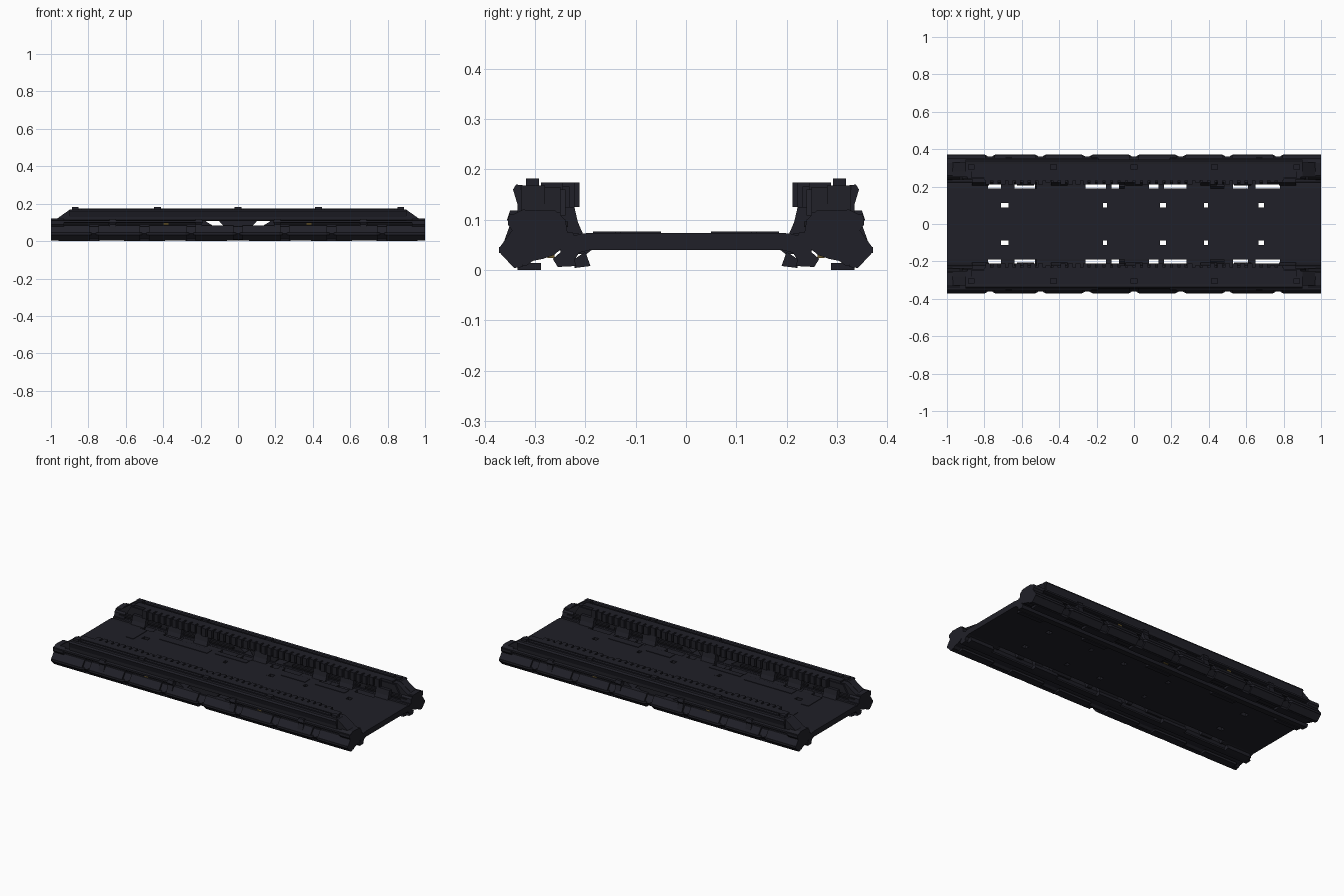
import bpy, bmesh, math
from mathutils import Vector


def material(name, rgb):
    m = bpy.data.materials.new(name)
    m.diffuse_color = (*rgb, 1)
    return m


CHAR = material("charcoal", (0.0145, 0.0145, 0.021))
DARK = material("dark charcoal", (0.010, 0.010, 0.014))
GOLD = material("dull gold", (0.16, 0.11, 0.03))


class Part:
    """Collects prisms and boxes in one mesh object."""
    def __init__(self, name, mat=CHAR):
        self.name, self.mat, self.bm = name, mat, bmesh.new()

    def prism(self, pts, a, b, axis):
        # axis 'x': pts are (y, z); axis 'y': pts are (x, z); axis 'z': pts are (x, y)
        put = {'x': lambda p, t: (t, p[0], p[1]),
               'y': lambda p, t: (p[0], t, p[1]),
               'z': lambda p, t: (p[0], p[1], t)}[axis]
        lo = [self.bm.verts.new(put(p, a)) for p in pts]
        hi = [self.bm.verts.new(put(p, b)) for p in pts]
        n = len(pts)
        self.bm.faces.new(lo)
        self.bm.faces.new(hi[::-1])
        for i in range(n):
            j = (i + 1) % n
            self.bm.faces.new((lo[j], lo[i], hi[i], hi[j]))

    def box(self, x0, x1, y0, y1, z0, z1):
        self.prism([(y0, z0), (y1, z0), (y1, z1), (y0, z1)], x0, x1, 'x')

    def done(self, mirror=True):
        bmesh.ops.recalc_face_normals(self.bm, faces=self.bm.faces)
        me = bpy.data.meshes.new(self.name)
        self.bm.to_mesh(me)
        self.bm.free()
        me.materials.append(self.mat)
        ob = bpy.data.objects.new(self.name, me)
        bpy.context.collection.objects.link(ob)
        if mirror:
            mod = ob.modifiers.new("mirror", 'MIRROR')
            mod.use_axis = (False, True, False)
            mod.use_mirror_merge = False
        return ob


# deck: strips between the hole positions leave square openings
deck = Part("deck")
holes = [(-0.71, -0.67), (-0.165, -0.145), (0.14, 0.17), (0.375, 0.395), (0.665, 0.695)]
deck.box(-1, 1, 0, 0.087, 0.04, 0.074)
deck.box(-1, 1, 0.113, 0.19, 0.04, 0.074)
edges = [-1] + [v for h in holes for v in h] + [1]
for a, b in zip(edges[::2], edges[1::2]):
    deck.box(a, b, 0.087, 0.113, 0.04, 0.074)
# wide deck ends reach under the rails
for a, b in ((-1, -0.79), (0.79, 1)):
    deck.prism([(0.19, 0.04), (0.23, 0.03), (0.25, 0.06), (0.21, 0.072), (0.19, 0.074)], a, b, 'x')
deck.done()

# thin cover plates and seams on the deck
plates = Part("deck_plates")
for x0, x1, y0, y1 in ((-0.62, -0.3, 0.13, 0.18), (-0.26, -0.05, 0.15, 0.185),
                       (0.2, 0.36, 0.13, 0.18), (0.42, 0.62, 0.14, 0.185), (-0.79, -0.74, 0.05, 0.18)):
    plates.box(x0, x1, y0, y1, 0.074, 0.077)
plates.done()

# brackets tying deck edge to rail, leaving the open slots between them
brackets = Part("deck_brackets")
for a, b in ((-0.79, -0.78), (-0.71, -0.64), (-0.52, -0.26), (-0.15, -0.12), (-0.05, 0.08),
             (0.13, 0.16), (0.28, 0.41), (0.48, 0.53), (0.61, 0.65), (0.78, 0.79)):
    brackets.prism([(0.185, 0.042), (0.20, 0.03), (0.26, 0.04), (0.25, 0.075), (0.20, 0.072), (0.185, 0.074)], a, b, 'x')
brackets.done()

# inner lower rail with a flanged foot
inner = Part("inner_lower_rail")
inner.prism([(0.212, 0.035), (0.222, 0.02), (0.218, 0.008), (0.255, 0.006), (0.265, 0.022),
             (0.25, 0.035), (0.25, 0.075), (0.225, 0.075)], -1, 1, 'x')
for x in (-0.9, -0.45, 0.0, 0.45, 0.9):
    inner.prism([(0.19, 0.008), (0.222, 0.004), (0.222, 0.022), (0.2, 0.036)], x - 0.08, x + 0.08, 'x')
inner.done()

# outer lower rail: bevelled wedge profile
outer = Part("outer_lower_rail")
outer.prism([(0.362, 0.04), (0.335, 0.012), (0.318, 0.008), (0.305, 0.018), (0.285, 0.022),
             (0.262, 0.03), (0.24, 0.05), (0.24, 0.077), (0.335, 0.077)], -1, 1, 'x')
outer.done()

# armour panels on the outer edge, with chamfered ends leaving notches
panels = Part("outer_edge_panels")
marks = [-1, -0.77, -0.5, -0.25, 0, 0.25, 0.5, 0.77, 1]
for a, b in zip(marks, marks[1:]):
    s0, s1 = (0 if a == -1 else 0.012), (0 if b == 1 else 0.012)
    panels.prism([(a + s0, 0.33), (b - s1, 0.33), (b - s1, 0.362), (b - 2.5 * s1, 0.372),
                  (a + 2.5 * s0, 0.372), (a + s0, 0.362)], 0.034, 0.046, 'z')
    panels.prism([(0.37, 0.046), (0.342, 0.084), (0.31, 0.084), (0.33, 0.046)], a + 2 * s0, b - 2 * s1, 'x')
    panels.prism([(0.37, 0.034), (0.342, 0.004), (0.325, 0.006), (0.33, 0.034)], a + 2 * s0, b - 2 * s1, 'x')
panels.done()

# feet under the outer rail
feet = Part("rail_feet")
for x in (-0.85, -0.5, -0.17, 0.17, 0.5, 0.85):
    feet.box(x - 0.11, x + 0.11, 0.288, 0.335, 0.0, 0.014)
feet.done()

# web between lower and upper rail with two slanted openings
web = Part("rail_web")
for s in (-1, 1):
    web.prism([(s * 1.0, 0.07), (s * 0.13, 0.07), (s * 0.13, 0.08), (s * 0.172, 0.105),
               (s * 0.172, 0.115), (s * 1.0, 0.115)], 0.25, 0.325, 'y')
web.prism([(-0.075, 0.07), (0.075, 0.07), (0.075, 0.08), (0.1, 0.105), (0.1, 0.115),
           (-0.1, 0.115), (-0.1, 0.105), (-0.075, 0.08)], 0.25, 0.325, 'y')
web.done()

# long recessed conduits in the web
conduit = Part("web_conduits", DARK)
for a, b in ((-0.97, -0.69), (-0.65, -0.2), (0.2, 0.65), (0.69, 0.97)):
    conduit.box(a, b, 0.32, 0.334, 0.086, 0.096)
    conduit.box(a, b, 0.235, 0.255, 0.086, 0.096)
conduit.done()

# upper rail: outer half with sloping ends
top = Part("upper_rail")
top.prism([(-0.985, 0.108), (-0.9, 0.168), (0.9, 0.168), (0.985, 0.108)], 0.28, 0.328, 'y')
top.prism([(0.325, 0.112), (0.352, 0.11), (0.352, 0.1), (0.325, 0.096)], -1, -0.19, 'x')
top.prism([(0.325, 0.112), (0.352, 0.11), (0.352, 0.1), (0.325, 0.096)], 0.19, 1, 'x')
top.prism([(0.325, 0.108), (0.335, 0.112), (0.335, 0.13), (0.344, 0.16), (0.338, 0.17), (0.32, 0.168)], -0.9, 0.9, 'x')
top.prism([(-0.92, 0.108), (-0.89, 0.16), (0.89, 0.16), (0.92, 0.108)], 0.24, 0.285, 'y')
top.done()

# toothed cover along the inner top edge
teeth = Part("inner_toothed_cover")
teeth.box(-0.87, 0.87, 0.245, 0.288, 0.14, 0.174)
teeth.box(-0.8, 0.8, 0.232, 0.25, 0.118, 0.166)
for i in range(40):
    x = -0.78 + i * 0.04
    teeth.box(x - 0.014, x + 0.014, 0.212 if i % 10 < 8 else 0.222, 0.246, 0.125, 0.174)
teeth.done()

# supports and clamps below the toothed cover
clamps = Part("inner_clamps")
for x in (-0.82, -0.58, -0.4, -0.2, 0.0, 0.2, 0.4, 0.58, 0.82):
    if abs(x) != 0.2:
        clamps.prism([(0.205, 0.072), (0.26, 0.072), (0.26, 0.125), (0.222, 0.125), (0.215, 0.095)], x - 0.045, x + 0.045, 'x')
clamps.done()

# raised caps along the rail top
caps = Part("rail_top_caps")
for x in (-0.87, -0.43, 0.0, 0.43, 0.87):
    caps.box(x - 0.018, x + 0.018, 0.292, 0.318, 0.16, 0.182)
for x in (-0.65, -0.22, 0.22, 0.65):
    caps.box(x - 0.19, x + 0.19, 0.297, 0.315, 0.165, 0.175)
caps.done()

# vertical posts wrapping the outside
posts = Part("side_posts")
for x in (-0.67, -0.21, 0.21, 0.67):
    posts.prism([(0.30, 0.03), (0.368, 0.04), (0.35, 0.09), (0.356, 0.1), (0.35, 0.118), (0.30, 0.118)], x - 0.018, x + 0.018, 'x')
posts.done()

# blocks at the rail ends
ends = Part("end_blocks")
for s in (-1, 1):
    ends.prism([(0.235, 0.07), (0.34, 0.07), (0.354, 0.09), (0.354, 0.105), (0.325, 0.12), (0.26, 0.118), (0.24, 0.1)],
               s * 0.93, s * 1.0, 'x')
    ends.prism([(s * 0.98, 0.11), (s * 0.9, 0.165), (s * 0.87, 0.165), (s * 0.87, 0.11)], 0.25, 0.285, 'y')
ends.done()

# small marker lamps on the sides and underside
lamps = Part("marker_lamps", GOLD)
for x in (-0.385, 0.38):
    lamps.box(x - 0.013, x + 0.013, 0.33, 0.337, 0.085, 0.097)
for x in (-0.8, 0.0, 0.53):
    lamps.box(x - 0.015, x + 0.015, 0.262, 0.275, 0.024, 0.034)
lamps.done()
